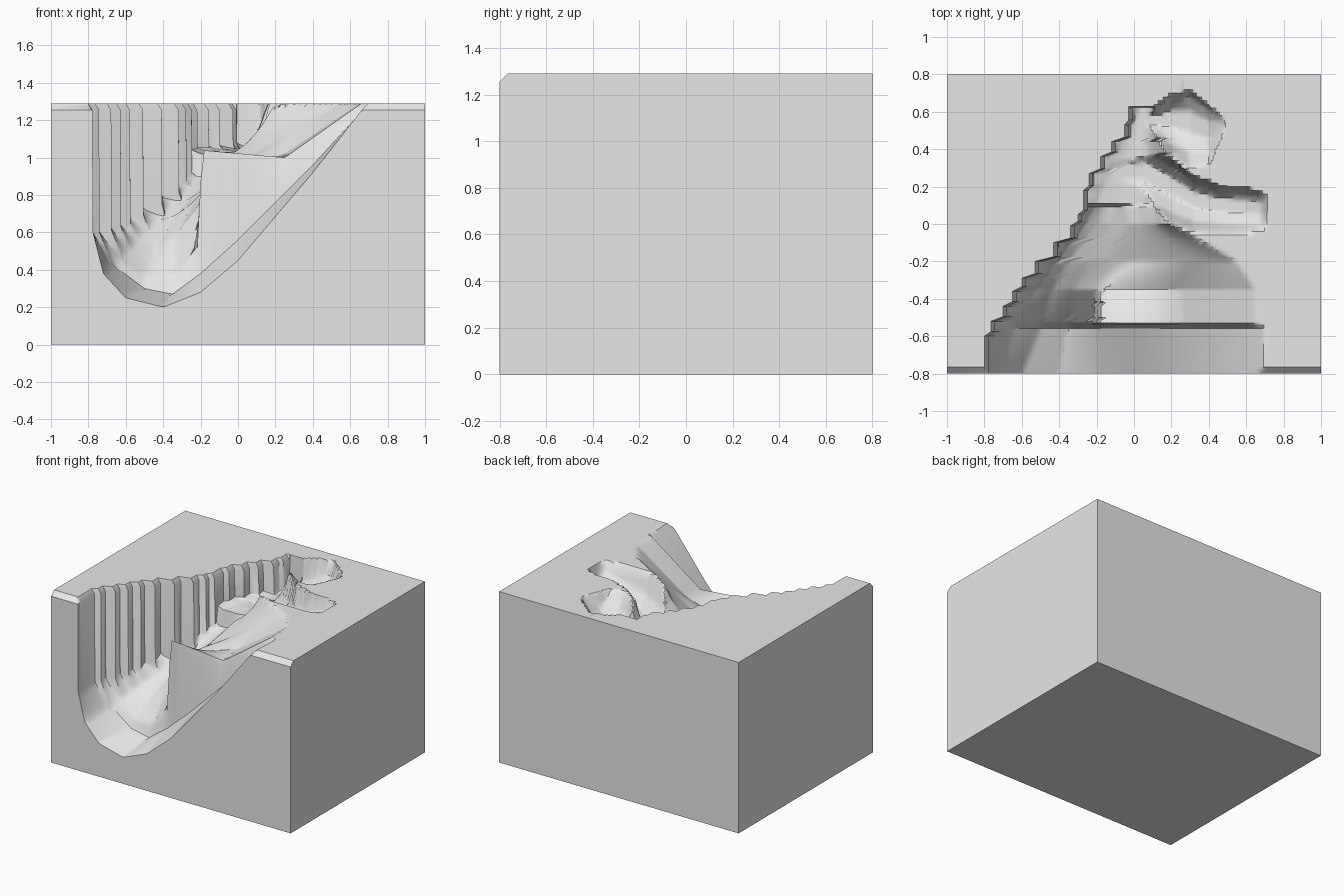
import bpy, math

cube = bpy.data.objects.get("Cube")
if cube:
    bpy.data.objects.remove(cube, do_unlink=True)

TOP = 1.29        # plateau height
FRONT = -0.8
BACK = 0.8
CHAMFER = 0.035   # front top edge
HEAD = 0.62       # far end of the ravine


def lerp_rows(rows, t):
    """Linear interpolation of number rows keyed by their first value."""
    for a, b in zip(rows, rows[1:]):
        if t <= b[0]:
            f = max(0, (t - a[0]) / (b[0] - a[0]))
            return [p + (q - p) * f for p, q in zip(a, b)]
    return list(rows[-1])


# Stepped left cliff: (end y, x) of each step
steps = [(-.60, -.80), (-.52, -.765), (-.44, -.70), (-.36, -.65), (-.29, -.60),
         (-.20, -.53), (-.10, -.43), (-.01, -.34), (.05, -.30), (.18, -.27),
         (.27, -.24), (.36, -.18), (.44, -.12), (.53, -.05), (HEAD, -.03)]
cliff = [(FRONT, -.80)]
for (y, x), (_, next_x) in zip(steps, steps[1:]):
    cliff += [(y, x), (y + .025, next_x)]
cliff.append(steps[-1])

# Ravine floor: y, cliff foot z, six floor points (x, z), right rim x
floor = [
    (-.80, .60, -.72, .38, -.60, .25, -.40, .20, -.20, .28, .00, .45, .40, .92, .69),
    (-.56, .60, -.66, .42, -.50, .30, -.35, .27, -.20, .38, .00, .56, .40, .96, .70),
    (-.53, .60, -.64, .45, -.50, .36, -.34, .36, -.21, .52, -.195, 1.04, .25, 1.0, .66),
    (-.35, .64, -.54, .55, -.43, .53, -.32, .60, -.20, .76, -.17, .88, .25, 1.02, .65),
    (-.20, .73, -.43, .67, -.35, .67, -.25, .75, -.12, .88, .02, .97, .30, 1.15, .55),
    (.00, .86, -.26, .83, -.20, .85, -.12, .91, -.03, 1.02, .05, 1.08, .12, 1.16, .20),
    (.09, .92, -.22, .90, -.17, .90, -.11, .92, -.05, 1.0, .02, 1.05, .10, 1.13, .20),
    (.11, 1.04, -.20, 1.02, -.14, 1.02, -.08, 1.02, .0, 1.03, .06, 1.06, .12, 1.14, .20),
    (HEAD, 1.08, .01, 1.07, .03, 1.06, .05, 1.06, .07, 1.07, .09, 1.09, .11, 1.17, .13)]

# Side trenches running along x: x, near rim y, far rim y, floor z
branch = [(-.12, .13, .37, 1.03), (.05, .06, .43, 1.02), (.20, -.01, .34, 1.04),
          (.32, -.045, .25, 1.07), (.45, -.05, .205, 1.10), (.60, -.05, .19, 1.15),
          (.68, -.035, .165, 1.20), (.71, .0, .14, 1.27)]
hollow = [(.02, .47, .61, 1.07), (.12, .44, .63, 1.07), (.20, .37, .69, 1.09),
          (.30, .30, .71, 1.13), (.40, .32, .63, 1.19), (.48, .50, .56, 1.28)]


def trench_height(rows, x, y):
    """Rounded trench with a steep far wall; plateau height outside it."""
    if not rows[0][0] <= x <= rows[-1][0]:
        return TOP
    _, near, far, z = lerp_rows(rows, x)
    shape = [(0, 1), (.2, .35), (.45, 0), (.75, 0), (.94, .4), (1, 1)]
    return z + (TOP - z) * lerp_rows(shape, (y - near) / (far - near))[1]


def top_row(y):
    """Points across the top of the block at depth y."""
    edge = lerp_rows(cliff, y)[1]
    foot = edge + .025
    section = [(-1, TOP), (1, TOP)]
    if y <= HEAD:
        r = lerp_rows(floor, y)
        section[1:1] = [(edge, TOP), (edge + .022, TOP - .035), (foot, r[1]),
                        *zip(r[2:14:2], r[3:14:2]), (r[14], TOP)]
    columns = 80
    xs = [-1, edge, edge + .022]
    xs += [foot + (.75 - foot) * i / columns for i in range(columns + 1)] + [1]
    chamfer = TOP - max(0, FRONT + CHAMFER - y)
    return [(x, y, min(chamfer, lerp_rows(section, x)[1],
                       trench_height(branch, x, y), trench_height(hollow, x, y)))
            for x in xs]


# Cross-sections of the block from front to back
depths = {round(FRONT + .02 * i, 3) for i in range(77)}
depths |= {round(row[0], 3) for row in floor + cliff}
depths |= {FRONT + CHAMFER, HEAD + .008, BACK}
rings = [top_row(y) + [(1, y, 0), (-1, y, 0)] for y in sorted(depths)]

# Skin the cross-sections and cap both ends
n = len(rings[0])
verts = [p for ring in rings for p in ring]
faces = [(k * n + i, k * n + (i + 1) % n, (k + 1) * n + (i + 1) % n, (k + 1) * n + i)
         for k in range(len(rings) - 1) for i in range(n)]
faces.append(tuple(reversed(range(n))))
faces.append(tuple(range(len(verts) - n, len(verts))))
mesh = bpy.data.meshes.new("ravine_block")
mesh.from_pydata(verts, [], faces)
mesh.update()

# Single stone colour
GREY = (0.8, 0.8, 0.8, 1)
stone = bpy.data.materials.new("grey stone")
stone.use_nodes = True
stone.diffuse_color = GREY
stone.node_tree.nodes["Principled BSDF"].inputs["Base Color"].default_value = GREY
mesh.materials.append(stone)

block = bpy.data.objects.new("ravine_block", mesh)
bpy.context.collection.objects.link(block)
bpy.ops.object.select_all(action="DESELECT")
bpy.context.view_layer.objects.active = block
block.select_set(True)
bpy.ops.object.shade_smooth_by_angle(angle=math.radians(32))
